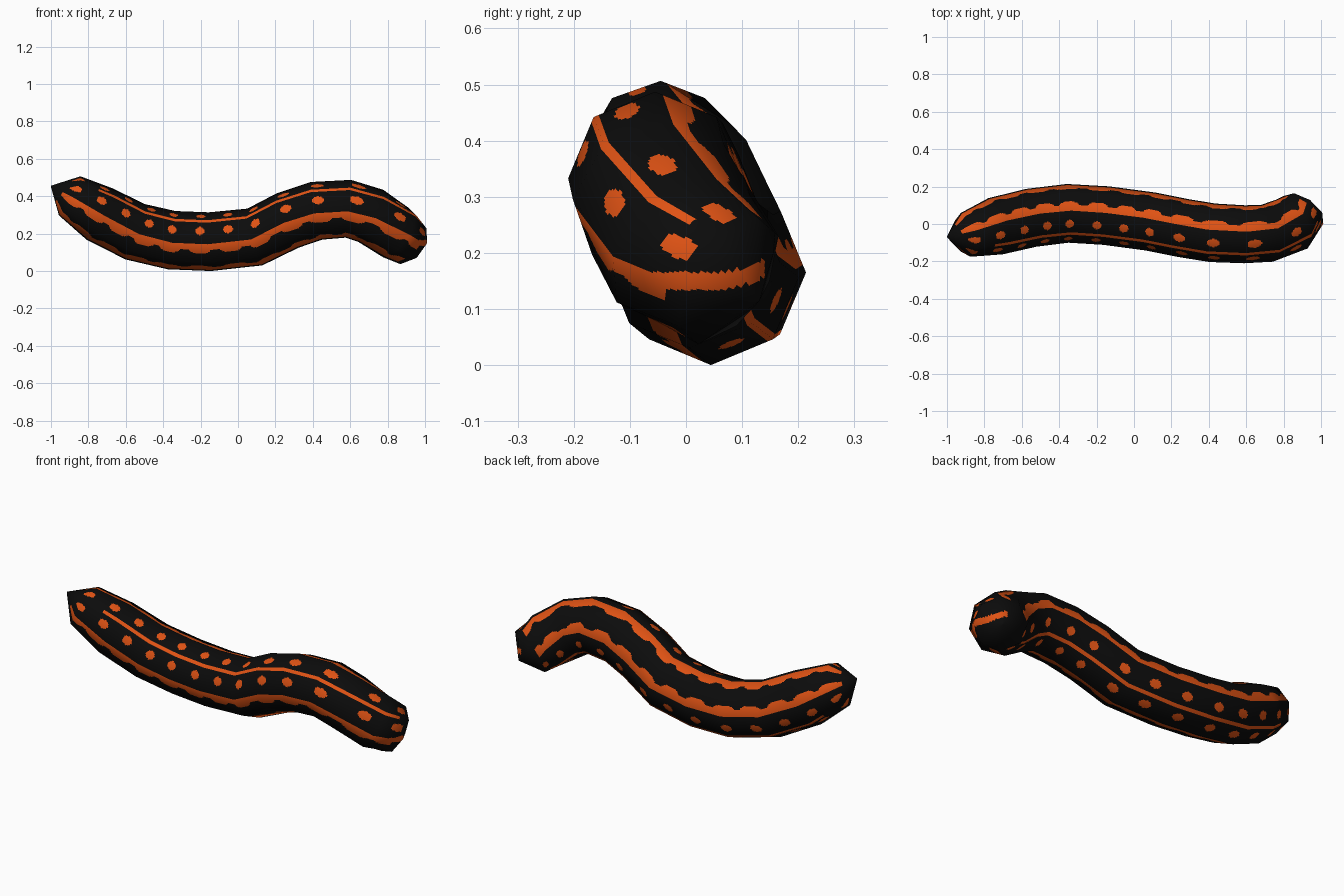
import bpy, math
from mathutils import Vector

if "Cube" in bpy.data.objects:
    bpy.data.objects.remove(bpy.data.objects["Cube"])

# Centreline rings: x, y, z, radius
RINGS = [(-1.0, -.07, .455, .002), (-.9, -.058, .402, .12), (-.74, -.012, .305, .155),
         (-.55, .033, .21, .157), (-.355, .057, .165, .157), (-.15, .045, .157, .157),
         (.09, .013, .182, .157), (.265, -.022, .27, .157), (.42, -.047, .322, .157),
         (.59, -.055, .333, .155), (.71, -.05, .295, .155), (.845, .0, .205, .155),
         (.905, .075, .15, .13), (.935, .13, .115, .002)]
# Distances along the body where the spots and scallops sit
SPOTS = [.11, .255, .41, .565, .715, .885, 1.055, 1.22, 1.405, 1.567, 1.74, 1.935, 2.08]
SIDES, SUB, CELL = 8, 24, .0055

centres = [Vector(r[:3]) for r in RINGS]
lengths = [0.0]
for a, b in zip(centres, centres[1:]):
    lengths.append(lengths[-1] + (b - a).length)


def ring(i):
    """Eight corners and outward normals of one body ring."""
    lo, hi = max(i - 1, 0), min(i + 1, len(RINGS) - 1)
    t = (centres[hi] - centres[lo]).normalized()
    front = t.cross(Vector((0, 0, 1))).normalized()
    up = front.cross(t)
    pts, nors = [], []
    for k in range(SIDES):
        a = math.tau * k / SIDES
        d = up * math.cos(a) + front * math.sin(a)
        pts.append(centres[i] + d * RINGS[i][3])
        lean = -.9 if i <= 1 else (.9 if i >= len(RINGS) - 2 else 0)
        lean *= 4 if i in (0, len(RINGS) - 1) else .6
        nors.append((d + t * lean).normalized())
    return pts, nors


def is_orange(s, deg, p):
    """Marking rule from body length, angle round the body and position."""
    d = abs((deg - 45 + 90) % 180 - 90)          # pattern repeats every half turn
    if .22 < s < 2.07 and d < 4.3:               # thin stripe
        return True
    gap = min(abs(s - q) for q in SPOTS)
    if s < 2.1 and (gap / .028) ** 2 + ((d - 22.5) / 8.6) ** 2 < 1:   # spots
        return True
    if .06 < s < 2.09:                           # scalloped stripe
        bulge = max(0, 1 - (gap / .06) ** 2) ** .5
        if 50.5 < d < 63 + 9 * bulge:
            return True
    # curved band across the tail end
    return s > 2.03 and p.x > .88 and -.08 < p.y < .14 and abs(p.z - .15 - 3 * max(0, p.y - .05) ** 2) < .016


# Build a fine grid lying on the eight-sided tube
verts, normals, dist = [], [], []
data = [ring(i) for i in range(len(RINGS))]
for i in range(len(RINGS) - 1):
    (p0, n0), (p1, n1) = data[i], data[i + 1]
    steps = max(4, round((lengths[i + 1] - lengths[i]) / CELL))
    last = i == len(RINGS) - 2
    for j in range(steps + (1 if last else 0)):
        v = j / steps
        dist.append(lengths[i] + v * (lengths[i + 1] - lengths[i]))
        for k in range(SIDES):
            m = (k + 1) % SIDES
            a, b = p0[k].lerp(p1[k], v), p0[m].lerp(p1[m], v)
            na, nb = n0[k].lerp(n1[k], v), n0[m].lerp(n1[m], v)
            for q in range(SUB):
                verts.append(a.lerp(b, q / SUB))
                normals.append(na.lerp(nb, q / SUB).normalized())

W = SIDES * SUB
faces, marks = [], []
for r in range(len(dist) - 1):
    s = (dist[r] + dist[r + 1]) / 2
    for c in range(W):
        e = (c + 1) % W
        f = (r * W + c, (r + 1) * W + c, (r + 1) * W + e, r * W + e)
        faces.append(f)
        mid = (verts[f[0]] + verts[f[2]]) / 2
        marks.append(1 if is_orange(s, (c + .5) * 360 / W, mid) else 0)
# Tiny end caps
faces.append(tuple(range(W)))
faces.append(tuple(reversed(range((len(dist) - 1) * W, len(dist) * W))))
marks += [0, 0]

# Body object
mesh = bpy.data.meshes.new("worm_body")
mesh.from_pydata(verts, [], faces)
for name, col in (("black", (.0035, .0035, .0035, 1)), ("orange", (.74, .085, .007, 1))):
    mat = bpy.data.materials.new(name)
    mat.diffuse_color = col
    mat.use_nodes = True
    mat.node_tree.nodes["Principled BSDF"].inputs["Base Color"].default_value = mat.diffuse_color
    mesh.materials.append(mat)
mesh.polygons.foreach_set("material_index", marks)
mesh.polygons.foreach_set("use_smooth", [True] * len(faces))
mesh.update()

# Make sure faces point outwards
mid_face = mesh.polygons[(len(dist) // 2) * W]
if mid_face.normal.dot(normals[mid_face.vertices[0]]) < 0:
    mesh.flip_normals()
mesh.normals_split_custom_set_from_vertices([tuple(n) for n in normals])
body = bpy.data.objects.new("worm_body", mesh)
bpy.context.collection.objects.link(body)
